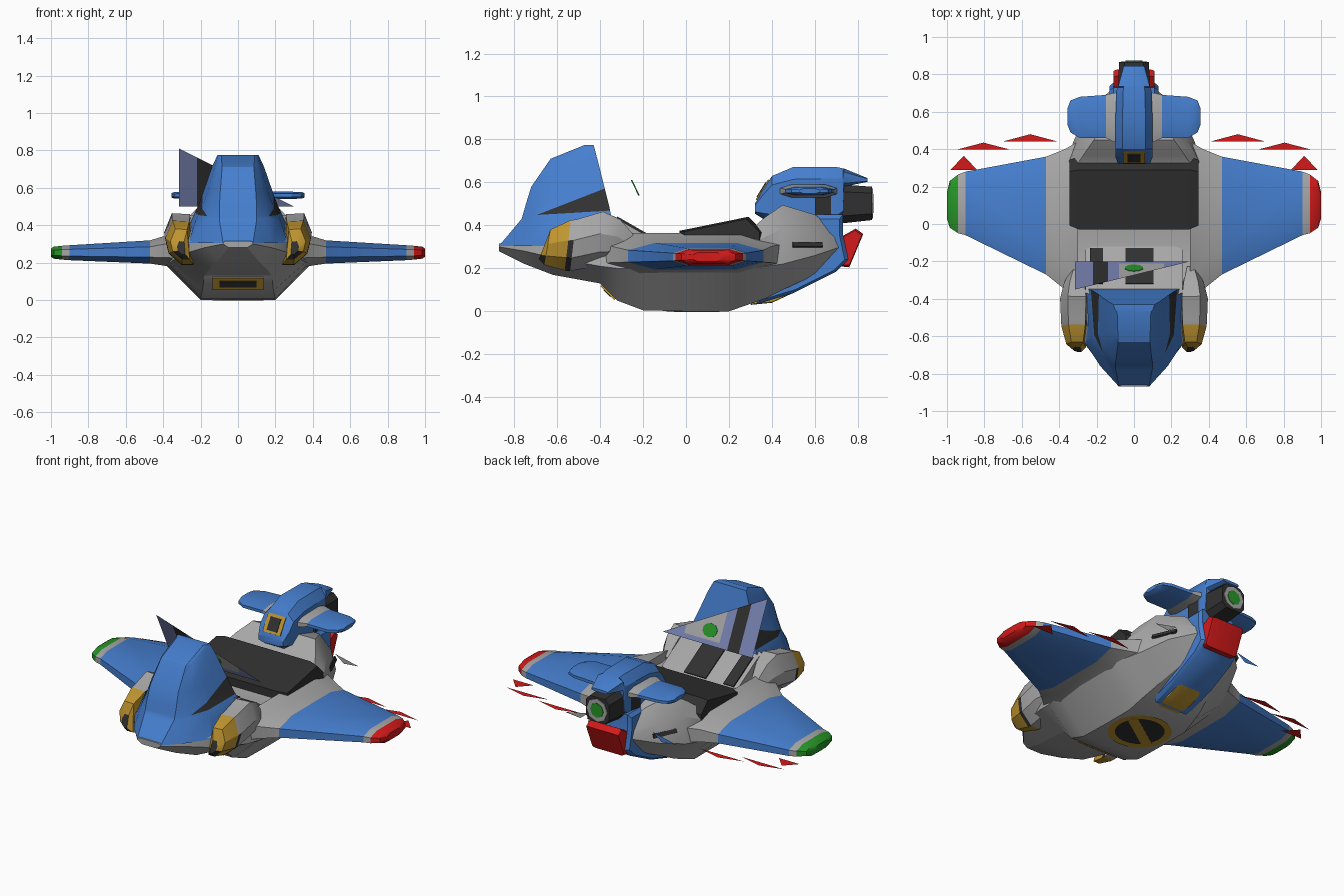
import bpy, bmesh, math
from mathutils import Vector, Matrix

if "Cube" in bpy.data.objects:
    bpy.data.objects.remove(bpy.data.objects["Cube"])

def material(name, rgb):
    m = bpy.data.materials.new(name)
    m.use_nodes = True
    m.diffuse_color = (*rgb, 1)
    m.node_tree.nodes["Principled BSDF"].inputs["Base Color"].default_value = (*rgb, 1)
    return m

BLUE = material("blue paint", (0.06, 0.21, 0.62))
GREY = material("light grey", (0.39, 0.39, 0.39))
DARK = material("charcoal", (0.03, 0.03, 0.03))
YELLOW = material("amber", (0.52, 0.3, 0.03))
RED = material("red", (0.65, 0.01, 0.01))
GREEN = material("green", (0.02, 0.3, 0.02))
GLASS = material("violet glass", (0.19, 0.23, 0.45))

def finish(name, bm, mats, rule=None, cuts=(), smooth=30):
    """Cut along planes, paint faces by rule and make the object."""
    for co, no in cuts:
        geom = bm.verts[:] + bm.edges[:] + bm.faces[:]
        bmesh.ops.bisect_plane(bm, geom=geom, plane_co=co, plane_no=no, dist=1e-5)
    bmesh.ops.recalc_face_normals(bm, faces=bm.faces[:])
    for f in bm.faces:
        f.material_index = rule(f.calc_center_median(), f.normal) if rule else 0
    me = bpy.data.meshes.new(name)
    bm.to_mesh(me)
    bm.free()
    for m in mats:
        me.materials.append(m)
    ob = bpy.data.objects.new(name, me)
    bpy.context.collection.objects.link(ob)
    if smooth:
        bpy.ops.object.select_all(action='DESELECT')
        ob.select_set(True)
        bpy.context.view_layer.objects.active = ob
        bpy.ops.object.shade_smooth_by_angle(angle=math.radians(smooth))
    return ob

def loft(name, rings, mats, rule=None, cuts=(), smooth=30):
    bm = bmesh.new()
    rows = [[bm.verts.new(p) for p in r] for r in rings]
    n = len(rows[0])
    for a, b in zip(rows, rows[1:]):
        for i in range(n):
            j = (i + 1) % n
            bm.faces.new((a[i], a[j], b[j], b[i]))
    bm.faces.new(rows[0])
    bm.faces.new(rows[-1])
    return finish(name, bm, mats, rule, cuts, smooth)

def slab(name, profile, half, mat):
    """Side profile in (y, z) with narrowed outer edges."""
    cy = sum(p[0] for p in profile) / len(profile)
    cz = sum(p[1] for p in profile) / len(profile)
    def ring(x, s):
        return [(x, cy + (y - cy) * s, cz + (z - cz) * s) for y, z in profile]
    return loft(name, [ring(-half, .9), ring(-half * .85, 1), ring(half * .85, 1), ring(half, .9)], [mat])

def plate(name, loc, size, mat, rot=(0, 0, 0), sides=0):
    bm = bmesh.new()
    if sides:
        bmesh.ops.create_cone(bm, cap_ends=True, segments=sides, radius1=.5, radius2=.5, depth=1)
    else:
        bmesh.ops.create_cube(bm, size=1)
    bmesh.ops.scale(bm, vec=size, verts=bm.verts)
    ob = finish(name, bm, [mat], smooth=0)
    ob.location, ob.rotation_euler = loc, rot
    return ob

def sheet(name, pts, mats, rule=None, cuts=()):
    bm = bmesh.new()
    bm.faces.new([bm.verts.new(p) for p in pts])
    return finish(name, bm, mats, rule, cuts, 0)

def oval(y, zb, zt, w, k=.62):
    """Eight-sided upright section."""
    c, h = (zb + zt) / 2, (zt - zb) / 2
    half = [(w * k, -h), (w, -h * k), (w, h * k), (w * k, h)]
    return [(x, y, c + z) for x, z in half] + [(-x, y, c + z) for x, z in half[::-1]]

# Hull: y, bottom z and half width, waist z and half width, top z and half width
hull = [(-.87, .28, .05, .30, .08, .315, .07), (-.75, .22, .1, .28, .18, .32, .17),
        (-.62, .17, .15, .25, .28, .36, .25), (-.40, .13, .18, .21, .35, .40, .30),
        (-.32, .05, .19, .20, .36, .35, .33), (-.2, .005, .2, .2, .38, .31, .35),
        (0, 0, .2, .2, .4, .33, .36), (.2, 0, .2, .2, .4, .35, .36),
        (.3, .035, .19, .2, .38, .38, .34), (.37, .06, .18, .21, .35, .44, .29),
        (.45, .1, .16, .22, .32, .495, .23), (.6, .17, .12, .26, .25, .45, .15),
        (.72, .25, .06, .3, .12, .36, .07)]
rings = []
for y, zb, wb, zm, wm, zt, wt in hull:
    half = [(wb, zb), (wm, zm), ((wm * 2 + wt) / 3, zm + (zt - zm) * .6), (wt * .93, zt)]
    rings.append([(x, y, z) for x, z in half] + [(-x, y, z) for x, z in half[::-1]])
loft("hull", rings, [GREY], smooth=25)

# Nose canopy: z, then front, shoulder and back as (y, half width)
canopy = [(.305, (-.87, .08), (-.76, .18), (-.63, .265), (-.34, .28)),
          (.43, (-.765, .1), (-.71, .165), (-.6, .225), (-.345, .25)),
          (.50, (-.745, .1), (-.68, .15), (-.58, .19), (-.36, .215)),
          (.58, (-.72, .095), (-.65, .135), (-.56, .16), (-.38, .185)),
          (.71, (-.63, .085), (-.59, .105), (-.52, .125), (-.413, .14)),
          (.775, (-.47, .09), (-.46, .1), (-.445, .105), (-.43, .11))]
rings = [[(w, y, z) for y, w in c] + [(-w, y, z) for y, w in c[::-1]] for z, *c in canopy]
low, high = (0, -.67, .45), (0, -.665, .46)

def window(c, n):
    above = c.z - low[2] > .06 * (c.y - low[1])
    below = c.z - high[2] < .39 * (c.y - high[1])
    return int(above and below and abs(n.x) > .6)
loft("nose_canopy", rings, [BLUE, DARK], window,
     [(low, (0, -.06, 1)), (high, (0, -.39, 1))], 25)

# Seat and dashboard
slab("seat", [(-.03, .25), (-.03, .375), (.29, .44), (.36, .37), (.36, .25)], .345, DARK)
slab("dashboard", [(-.38, .3), (-.38, .46), (-.33, .44), (-.12, .32), (-.12, .28)], .26, GREY)
tilt = -math.atan2(.12, .21)
for x, w in ((.03, .15), (-.2, .07)):
    plate("dashboard_stripe", (x, -.225, .383), (w, .22, .008), DARK, (tilt, 0, 0))

# Wings with coloured tips
def wing(name, s, stations, mats, rule):
    rings = []
    for x, a, b, z, h in stations:
        q = (b - a) * .2
        up = [(a, h * .45), (a + q, h), (b - q, h), (b, h * .45)]
        rings.append([(s * x, y, z + d) for y, d in up] + [(s * x, y, z - d) for y, d in up[::-1]])
    loft(name, rings, mats, rule)

def wing_paint(c, n):
    x = abs(c.x)
    return 0 if x < .47 or .9 < x < .94 else 1 if x < .9 else 2

for s, side, tip in ((1, "left", RED), (-1, "right", GREEN)):
    wing(side + "_wing", s, [(.3, -.42, .44, .265, .1), (.37, -.35, .4, .265, .085),
         (.47, -.27, .36, .257, .062), (.9, -.06, .28, .253, .04), (.94, -.05, .265, .253, .037),
         (.985, -.02, .23, .253, .032), (1, .03, .17, .253, .022)], [GREY, BLUE, tip], wing_paint)
    wing(side + "_tail_fin", s, [(.05, .43, .71, .56, .03), (.11, .44, .7, .56, .03),
         (.15, .46, .69, .56, .02), (.29, .46, .68, .56, .019), (.34, .49, .66, .56, .018),
         (.355, .53, .62, .56, .012)], [GREY, BLUE],
         lambda c, n: int(abs(c.x) > .15))

    # Headlight pod: amber lens, dark band, grey shell
    section = [(-.06, -.12), (.0, -.12), (.07, -.06), (.088, .02), (.05, .115), (-.04, .11)]
    rings = [[(s * (.3 + x * k), y + z * .12, zc + z * k) for x, z in section] for y, k, zc in
             ((-.67, .3, .28), (-.645, .7, .3), (-.55, 1, .31), (-.525, 1.02, .31),
              (-.4, 1.08, .34), (-.32, .85, .33), (-.24, .4, .29))]
    loft(side + "_headlight", rings, [YELLOW, DARK, GREY],
         lambda c, n: 1 if c.y < -.66 or -.55 < c.y < -.53 else 0 if c.y < -.55 else 2)
    plate(side + "_rear_vent", (s * .252, .565, .31), (.012, .15, .025), DARK,
          (0, -s * .4, s * .42))

    # Loose marker triangles behind the wing
    for x, y, w, h in ((.555, .44, .15, .04), (.805, .397, .145, .038), (.91, .29, .07, .075)):
        sheet(side + "_marker", [(s * (x - w), y, .21), (s * (x + w), y, .21), (s * x, y + h, .21)], [RED])
    sheet(side + "_rear_flap", [(s * .22, .635, .335), (s * .38, .635, .3), (s * .28, .635, .29)],
          [GREY if s > 0 else BLUE])

# Tail: spine, lamp, engine pod and nozzle
slab("tail_spine", [(.32, .03), (.5, .085), (.7, .185), (.755, .24), (.73, .36), (.73, .45),
                    (.5, .45), (.45, .2)], .13, BLUE)
slab("tail_lamp", [(.71, .21), (.76, .205), (.825, .36), (.79, .385), (.71, .34)], .11, RED)
loft("engine_pod", [oval(*v) for v in ((.32, .455, .5, .085), (.36, .43, .57, .1), (.4, .41, .63, .1),
     (.5, .37, .672, .1), (.7, .39, .672, .095), (.73, .42, .665, .09), (.735, .58, .665, .085),
     (.845, .603, .62, .055))], [BLUE])
loft("engine_nozzle", [oval(.6, .4, .6, .11), oval(.73, .41, .59, .085), oval(.865, .425, .58, .08)],
     [DARK])
for name, size, y, mat in (("nozzle_rim", .14, .867, GREY), ("nozzle_light", .09, .87, GREEN)):
    plate(name, (0, y, .502), (size, size, .006), mat, (math.pi / 2, 0, 0), 8)
slant = math.atan2(.13, .08)
plate("pod_window_frame", (0, .357, .565), (.12, .11, .009), YELLOW, (slant, 0, 0))
plate("pod_window", (0, .353, .565), (.07, .08, .009), DARK, (slant, 0, 0))

# Front grille and belly details
plate("grille_frame", (0, -.362, .088), (.27, .09, .009), YELLOW, (-math.pi / 4, 0, 0))
plate("grille", (0, -.365, .085), (.2, .045, .009), DARK, (-math.pi / 4, 0, 0))
slab("belly_lamp", [(.3, .03), (.4, .04), (.53, .1), (.5, .13), (.34, .09)], .08, YELLOW)
bm = bmesh.new()
outer = bmesh.ops.create_circle(bm, cap_ends=False, segments=24, radius=.18)["verts"]
inner = bmesh.ops.create_circle(bm, cap_ends=False, segments=24, radius=.14)["verts"]
bmesh.ops.bridge_loops(bm, edges=bm.edges[:])
ring = finish("belly_ring", bm, [YELLOW], smooth=0)
ring.location = (0, .05, -.001)
plate("belly_disc", (0, .05, .002), (.28, .28, .005), DARK, sides=24)
plate("belly_bar", (0, .05, .0), (.29, .06, .005), YELLOW, (0, 0, .6))

# Windscreen shard, painted in bands
def screen(c, n):
    if -.22 < c.x < -.14:
        return 1
    return 2 if -.08 < c.x < .16 and c.z > .525 else 0
sheet("windscreen", [(-.315, -.35, .81), (-.315, -.2, .5), (.3, -.2, .5)], [GLASS, DARK, GREY], screen,
      [((x, 0, 0), (1, 0, 0)) for x in (-.22, -.14, -.08, .16)] + [((0, 0, .525), (0, 0, 1))])
plate("screen_dot", (0, -.236, .575), (.1, .08, .006), GREEN, (-math.atan2(.31, .15), 0, 0), 10)
